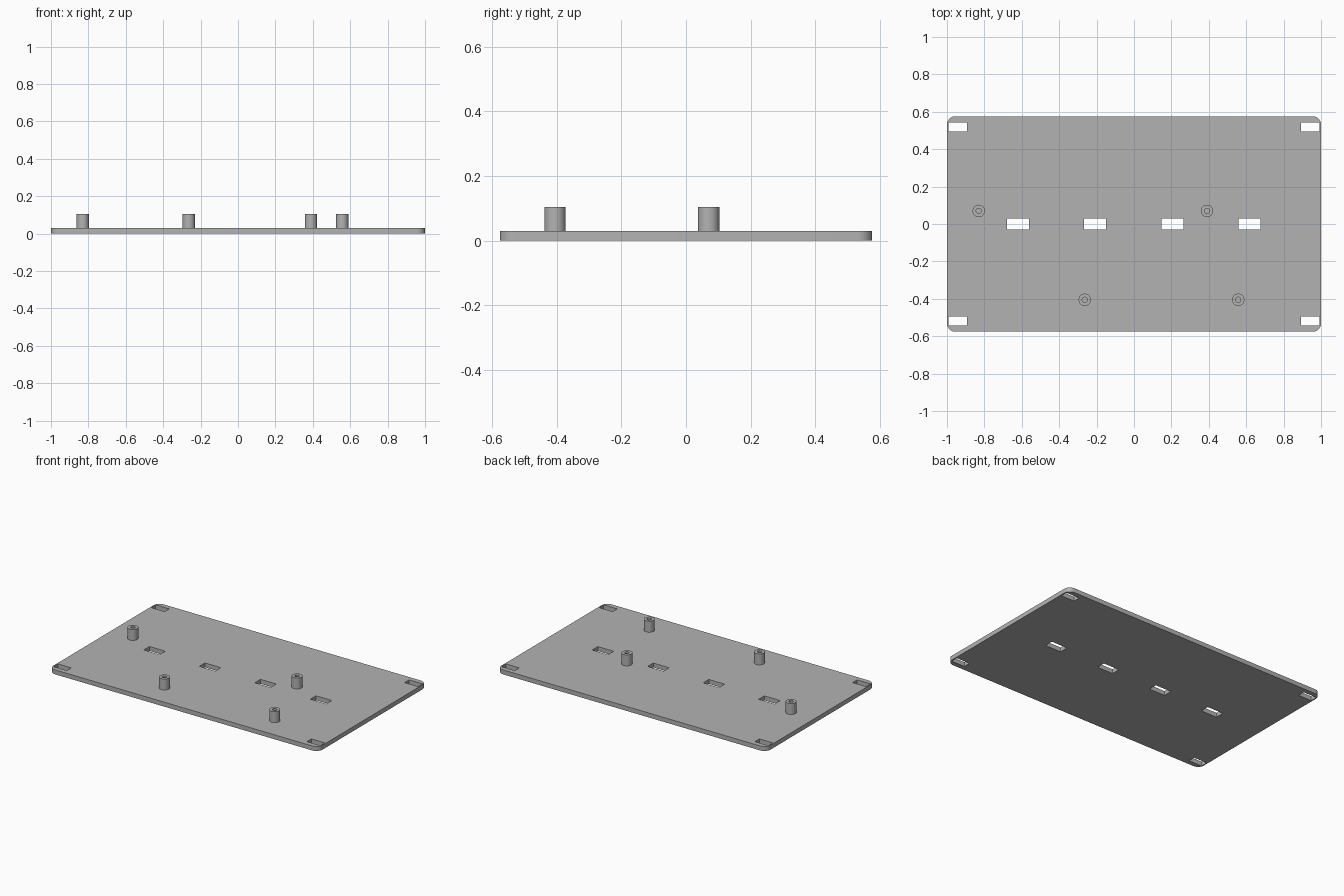
import bpy, bmesh, math

if "Cube" in bpy.data.objects:
    bpy.data.objects.remove(bpy.data.objects["Cube"])

HALF_X, HALF_Y, THICK, CORNER = 1.0, 0.576, 0.03, 0.045
POST_TOP, POST_R, HOLE_R = 0.104, 0.033, 0.014

grey = bpy.data.materials.new("mid grey")
grey.diffuse_color = (0.45, 0.45, 0.45, 1)
grey.use_nodes = True
grey.node_tree.nodes["Principled BSDF"].inputs["Base Color"].default_value = grey.diffuse_color


def finish(obj, bm):
    """Weld, orient and shade a part."""
    bmesh.ops.remove_doubles(bm, verts=bm.verts, dist=1e-5)
    bmesh.ops.recalc_face_normals(bm, faces=bm.faces)
    bm.to_mesh(obj.data)
    bm.free()
    obj.data.materials.clear()
    obj.data.materials.append(grey)
    bpy.ops.object.select_all(action='DESELECT')
    obj.select_set(True)
    bpy.context.view_layer.objects.active = obj
    bpy.ops.object.shade_smooth_by_angle(angle=math.radians(35))


def add_loop(curve, points):
    spline = curve.splines.new('POLY')
    spline.points.add(len(points) - 1)
    for p, (x, y) in zip(spline.points, points):
        p.co = (x, y, 0, 1)
    spline.use_cyclic_u = True


def rectangle(cx, cy, w, h):
    return [(cx + sx * w / 2, cy + sy * h / 2)
            for sx, sy in ((-1, -1), (1, -1), (1, 1), (-1, 1))]


# Base plate: rounded outline with slots, filled and extruded
curve = bpy.data.curves.new("base_plate_outline", 'CURVE')
curve.dimensions = '2D'
curve.fill_mode = 'BOTH'
curve.extrude = THICK / 2
outline = []
for k, (sx, sy) in enumerate(((1, 1), (-1, 1), (-1, -1), (1, -1))):
    for i in range(9):
        a = math.pi / 2 * (k + i / 8)
        outline.append((sx * (HALF_X - CORNER) + CORNER * math.cos(a),
                        sy * (HALF_Y - CORNER) + CORNER * math.sin(a)))
add_loop(curve, outline)

# Row of centre slots
for i in range(4):
    add_loop(curve, rectangle(-0.62 + 0.4125 * i, 0, 0.118, 0.06))

# Corner slots
for sx in (-1, 1):
    for sy in (-1, 1):
        add_loop(curve, rectangle(sx * 0.942, sy * 0.519, 0.1, 0.048))

source = bpy.data.objects.new("base_plate_source", curve)
bpy.context.collection.objects.link(source)
bpy.context.view_layer.update()
evaluated = source.evaluated_get(bpy.context.evaluated_depsgraph_get())
mesh = bpy.data.meshes.new_from_object(evaluated)
bpy.data.objects.remove(source)
mesh.name = "base_plate"
plate = bpy.data.objects.new("base_plate", mesh)
bpy.context.collection.objects.link(plate)
bm = bmesh.new()
bm.from_mesh(mesh)
bmesh.ops.translate(bm, verts=bm.verts, vec=(0, 0, THICK / 2))
finish(plate, bm)

# Standoff posts: hollow cylinders turned from a profile
for n, (x, y) in enumerate(((-0.83, 0.07), (0.39, 0.07),
                            (-0.263, -0.405), (0.557, -0.405)), 1):
    bm = bmesh.new()
    profile = [bm.verts.new((r, 0, z)) for r, z in
               ((POST_R, THICK), (POST_R, POST_TOP),
                (HOLE_R, POST_TOP), (HOLE_R, THICK), (POST_R, THICK))]
    edges = [bm.edges.new(pair) for pair in zip(profile, profile[1:])]
    bmesh.ops.spin(bm, geom=profile + edges, cent=(0, 0, 0), axis=(0, 0, 1),
                   angle=2 * math.pi, steps=32, use_duplicate=False)
    post = bpy.data.objects.new(f"standoff_post_{n}",
                                bpy.data.meshes.new(f"standoff_post_{n}"))
    bpy.context.collection.objects.link(post)
    post.location = (x, y, 0)
    finish(post, bm)
